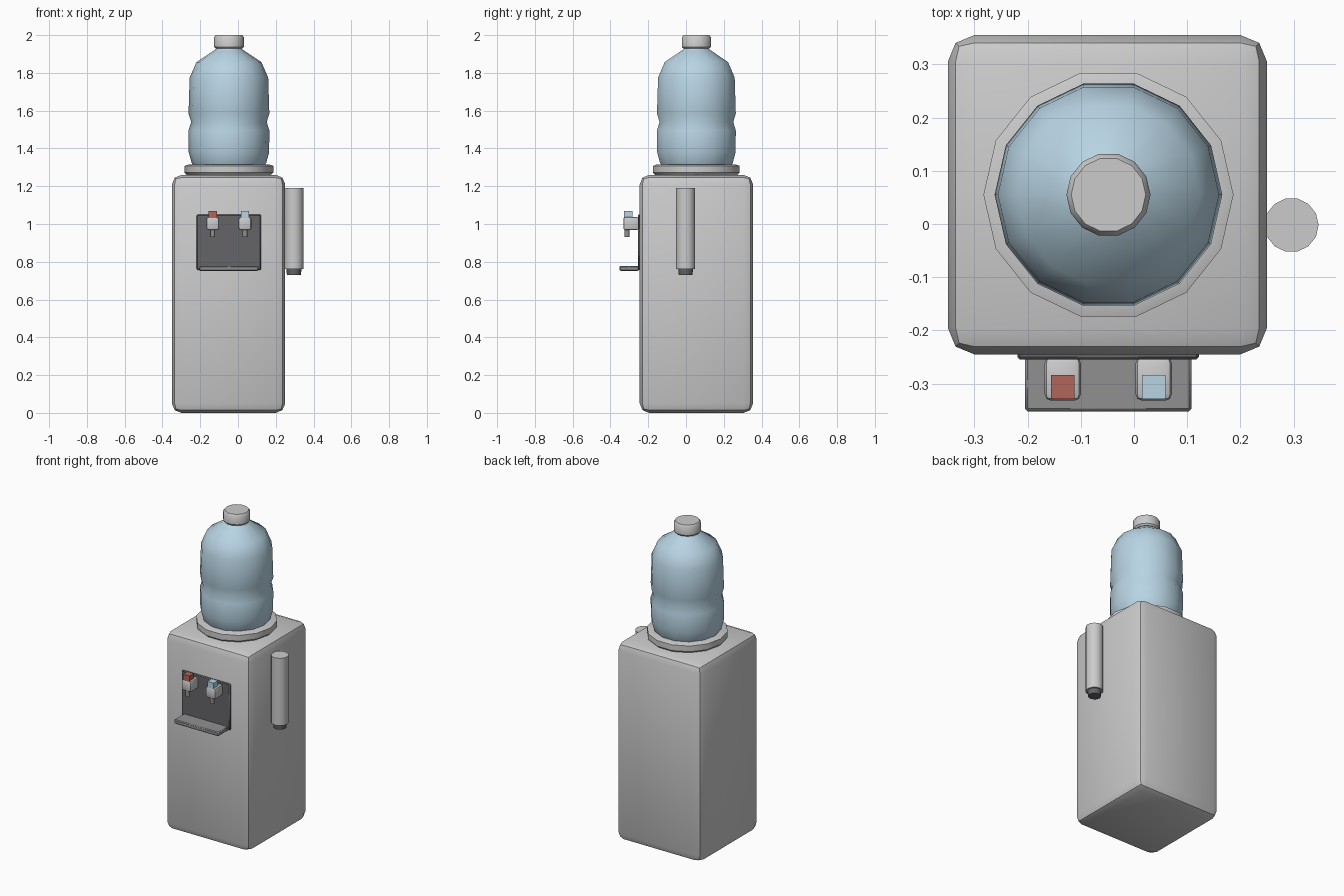
import bpy, math

if "Cube" in bpy.data.objects:
    bpy.data.objects.remove(bpy.data.objects["Cube"])

CX, CY = -0.048, 0.055  # bottle axis


def material(name, rgb):
    m = bpy.data.materials.new(name)
    m.diffuse_color = (*rgb, 1)
    m.use_nodes = True
    m.node_tree.nodes["Principled BSDF"].inputs["Base Color"].default_value = m.diffuse_color
    return m


BLUE = material("pale_blue", (0.48, 0.66, 0.77))
RED = material("red", (0.45, 0.13, 0.10))
DARK = material("dark_grey", (0.13, 0.13, 0.14))
MID = material("mid_grey", (0.28, 0.28, 0.28))


def finish(ob, name, mat, angle=40):
    ob.name = name
    if mat:
        ob.data.materials.append(mat)
    bpy.ops.object.select_all(action='DESELECT')
    ob.select_set(True)
    bpy.context.view_layer.objects.active = ob
    bpy.ops.object.shade_smooth_by_angle(angle=math.radians(angle))
    return ob


def box(name, x, y, z, bevel=0.0, segments=1, mat=None):
    """Box from (min, max) ranges with optional rounded edges."""
    bpy.ops.mesh.primitive_cube_add(size=1)
    ob = bpy.context.object
    for v in ob.data.vertices:
        v.co = [r[0] if c < 0 else r[1] for c, r in zip(v.co, (x, y, z))]
    if bevel:
        b = ob.modifiers.new("bevel", 'BEVEL')
        b.width, b.segments = bevel, segments
        bpy.ops.object.modifier_apply(modifier="bevel")
    return finish(ob, name, mat)


def lathe(name, cx, cy, profile, n=14, mat=None, angle=40):
    """Revolve (radius, z) points, listed bottom to top, and cap the ends."""
    verts, faces = [], []
    for r, z in profile:
        for i in range(n):
            a = 2 * math.pi * i / n
            verts.append((cx + r * math.cos(a), cy + r * math.sin(a), z))
    for k in range(len(profile) - 1):
        for i in range(n):
            j = (i + 1) % n
            faces.append((k * n + i, k * n + j, (k + 1) * n + j, (k + 1) * n + i))
    top = (len(profile) - 1) * n
    faces += [tuple(reversed(range(n))), tuple(range(top, top + n))]
    me = bpy.data.meshes.new(name)
    me.from_pydata(verts, [], faces)
    ob = bpy.data.objects.new(name, me)
    bpy.context.collection.objects.link(ob)
    return finish(ob, name, mat, angle)


# Cabinet
box("cabinet", (-0.35, 0.25), (-0.245, 0.355), (0, 1.26), 0.05, 2)

# Collar, bottle and cap
lathe("bottle_collar", CX, CY, [(0.218, 1.255), (0.235, 1.272), (0.235, 1.308), (0.214, 1.315)])
lathe("bottle", CX, CY, [
    (0.185, 1.30), (0.198, 1.325), (0.213, 1.38), (0.214, 1.495), (0.200, 1.54),
    (0.214, 1.585), (0.208, 1.775), (0.172, 1.857), (0.080, 1.918), (0.064, 1.93),
    (0.064, 1.95)], mat=BLUE, angle=60)
lathe("bottle_cap", CX, CY, [(0.070, 1.928), (0.079, 1.938), (0.079, 1.988), (0.070, 2.0)])

# Dispensing recess panel and drip tray
box("tap_panel", (-0.219, 0.122), (-0.255, -0.235), (0.757, 1.05), 0.005, 1, DARK)
box("drip_tray", (-0.205, 0.108), (-0.352, -0.25), (0.752, 0.778), 0.005, 1, MID)

# Hot and cold taps
for label, x, mat in (("hot", -0.134, RED), ("cold", 0.037, BLUE)):
    box(label + "_tap", (x - 0.034, x + 0.034), (-0.332, -0.25), (0.967, 1.037), 0.012, 2)
    box(label + "_button", (x - 0.022, x + 0.022), (-0.329, -0.284), (1.03, 1.07), mat=mat)
    lathe(label + "_spout", x, -0.312, [(0.013, 0.93), (0.013, 0.98)], 10, MID)

# Cup dispenser tube and the cup showing below it
lathe("cup_tube", 0.296, -0.002, [(0.051, 0.762), (0.051, 1.19)])
lathe("paper_cup", 0.296, -0.002, [(0.037, 0.73), (0.042, 0.78)], mat=DARK)
